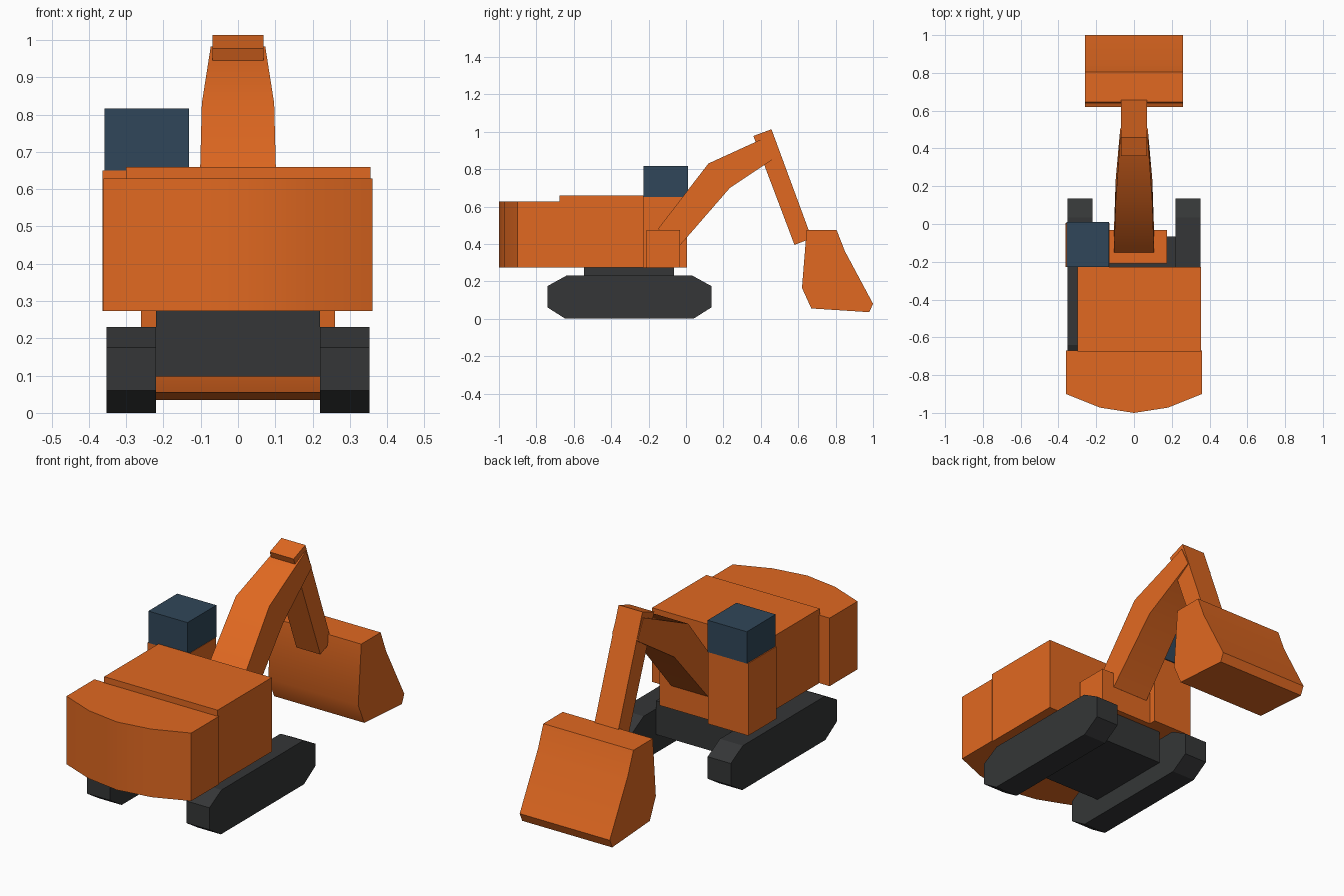
import bpy, bmesh, math

if "Cube" in bpy.data.objects:
    bpy.data.objects.remove(bpy.data.objects["Cube"])


def material(name, rgb):
    m = bpy.data.materials.new(name)
    m.diffuse_color = (*rgb, 1)
    m.use_nodes = True
    m.node_tree.nodes["Principled BSDF"].inputs["Base Color"].default_value = m.diffuse_color
    return m


ORANGE = material("orange_paint", (0.75, 0.14, 0.015))
DARK = material("dark_rubber", (0.035, 0.037, 0.038))
GLASS = material("tinted_glass", (0.03, 0.062, 0.1))


def loft(name, lower, upper, mat, smooth=False):
    """Closed solid between two matching outlines of 3D points."""
    bm = bmesh.new()
    a = [bm.verts.new(p) for p in lower]
    b = [bm.verts.new(p) for p in upper]
    n = len(a)
    bm.faces.new(a)
    bm.faces.new(b)
    for i in range(n):
        j = (i + 1) % n
        bm.faces.new((a[i], a[j], b[j], b[i]))
    bmesh.ops.recalc_face_normals(bm, faces=bm.faces)
    me = bpy.data.meshes.new(name)
    bm.to_mesh(me)
    bm.free()
    me.materials.append(mat)
    ob = bpy.data.objects.new(name, me)
    bpy.context.collection.objects.link(ob)
    if smooth:
        bpy.ops.object.select_all(action='DESELECT')
        ob.select_set(True)
        bpy.context.view_layer.objects.active = ob
        bpy.ops.object.shade_smooth_by_angle(angle=math.radians(30))
    return ob


def side_solid(name, profile, x0, x1, mat, smooth=False):
    """Side (y, z) profile extruded across x."""
    return loft(name, [(x0, y, z) for y, z in profile],
                [(x1, y, z) for y, z in profile], mat, smooth)


def box(name, x0, x1, y0, y1, z0, z1, mat):
    return side_solid(name, [(y0, z0), (y1, z0), (y1, z1), (y0, z1)], x0, x1, mat)


# Crawler tracks and the chassis between them
track = [(-0.74, 0.06), (-0.74, 0.175), (-0.64, 0.23), (0.035, 0.23),
         (0.135, 0.175), (0.135, 0.06), (0.04, 0), (-0.645, 0)]
side_solid("left_track", track, -0.353, -0.22, DARK)
side_solid("right_track", track, 0.22, 0.353, DARK)
box("chassis", -0.22, 0.22, -0.545, -0.065, 0.097, 0.273, DARK)

# Engine housing and curved counterweight
box("engine_housing", -0.30, 0.355, -0.675, -0.228, 0.273, 0.66, ORANGE)
plan = [(-0.36, -0.67), (-0.36, -0.90), (-0.18, -0.972), (0, -1.0),
        (0.18, -0.972), (0.36, -0.90), (0.36, -0.67)]
loft("counterweight", [(x, y, 0.273) for x, y in plan],
     [(x, y, 0.628) for x, y in plan], ORANGE, True)

# Cab
box("cab_base", -0.363, -0.13, -0.228, 0.005, 0.273, 0.65, ORANGE)
box("cab_window", -0.358, -0.132, -0.228, 0.01, 0.65, 0.816, GLASS)

# Boom mount and bent, tapering boom
box("boom_mount", -0.175, 0.175, -0.21, -0.033, 0.273, 0.475, ORANGE)
boom = [(-0.15, 0.48, 0.106), (0.12, 0.83, 0.097), (0.455, 0.983, 0.073),
        (0.505, 0.88, 0.073), (0.235, 0.70, 0.097), (-0.03, 0.395, 0.106)]
loft("boom", [(-w, y, z) for y, z, w in boom],
     [(w, y, z) for y, z, w in boom], ORANGE, True)

# Arm
side_solid("arm", [(0.36, 0.977), (0.457, 1.013), (0.672, 0.43), (0.58, 0.395)],
           -0.069, 0.069, ORANGE)

# Bucket
side_solid("bucket", [(0.645, 0.475), (0.805, 0.475), (0.85, 0.36), (1.0, 0.08),
                      (0.98, 0.035), (0.67, 0.055), (0.62, 0.165)],
           -0.26, 0.26, ORANGE, True)
